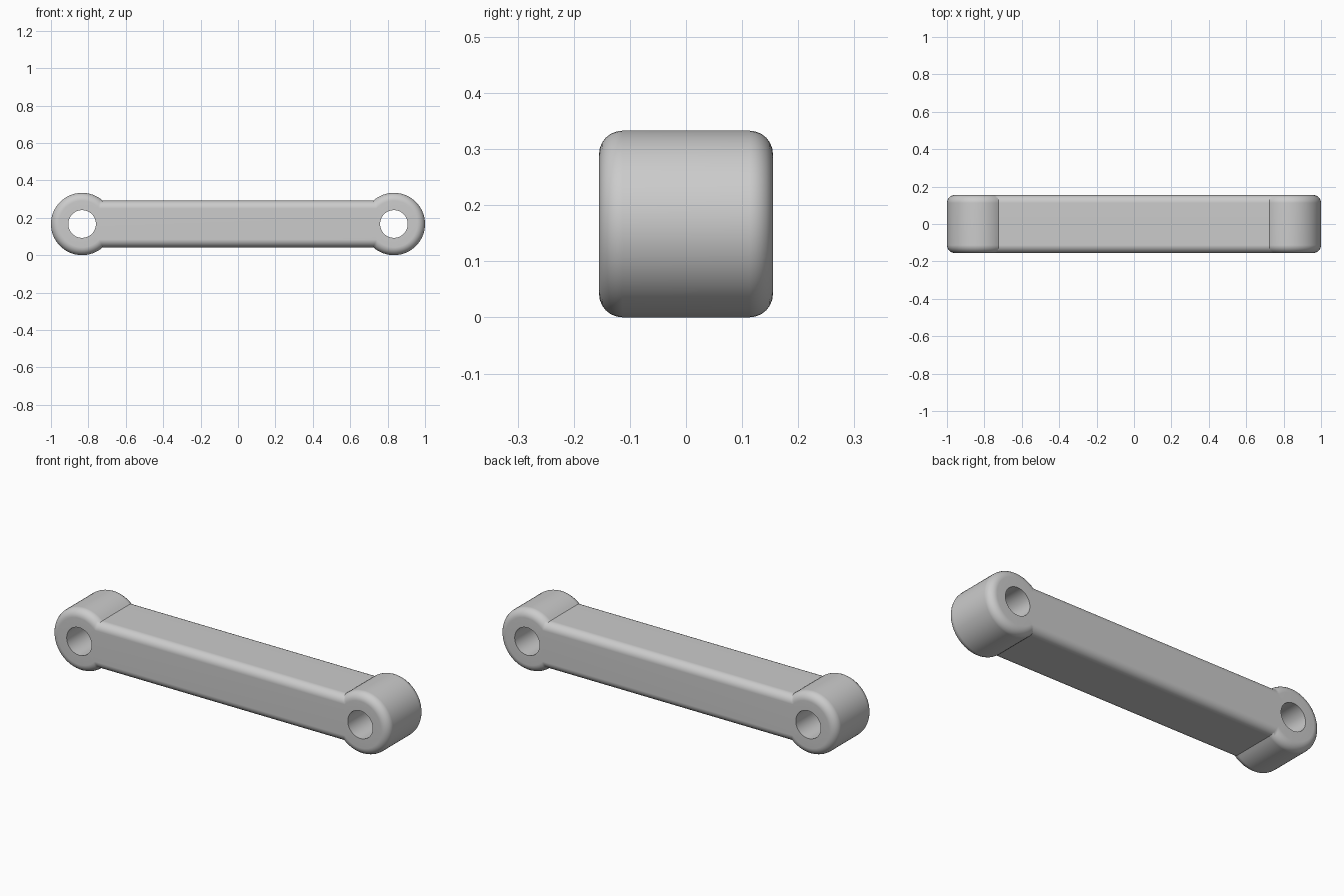
import bpy
import bmesh
from math import asin, cos, sin, pi

cube = bpy.data.objects.get("Cube")
if cube:
    bpy.data.objects.remove(cube, do_unlink=True)

EYE_X, MID_Z = 0.8335, 0.1665       # eye centres
EYE_R, HOLE_R = 0.1665, 0.074
BAR_H, DEPTH = 0.125, 0.155         # half sizes of the bar
FILLET, STEPS, ARC, HOLE_SIDES = 0.042, 6, 48, 48

mat = bpy.data.materials.new("grey_metal")
mat.use_nodes = True
grey = (0.6, 0.6, 0.6, 1.0)
mat.diffuse_color = grey
mat.node_tree.nodes["Principled BSDF"].inputs["Base Color"].default_value = grey

bm = bmesh.new()


def outline(inset, y):
    """Ring around both eyes and the bar, shrunk by inset."""
    r = EYE_R - inset
    start = pi - asin((BAR_H - inset) / r)
    ring = []
    for side in (1, -1):
        for i in range(ARC + 1):
            a = -start + 2 * start * i / ARC
            ring.append(bm.verts.new((side * (EYE_X + r * cos(a)), y,
                                      MID_Z + side * r * sin(a))))
    return ring


def circle(x, y):
    return [bm.verts.new((x + HOLE_R * cos(2 * pi * i / HOLE_SIDES), y,
                          MID_Z + HOLE_R * sin(2 * pi * i / HOLE_SIDES)))
            for i in range(HOLE_SIDES)]


def bridge(a, b):
    for i in range(len(a)):
        j = (i + 1) % len(a)
        bm.faces.new((a[i], a[j], b[j], b[i]))


# Rounded outer shell, front to back
quarter = [(FILLET * (1 - sin(t)), DEPTH - FILLET * (1 - cos(t)))
           for t in (pi / 2 * i / STEPS for i in range(STEPS + 1))]
steps = [(d, -y) for d, y in [(FILLET * (1 - sin(pi / 2 * i / STEPS)),
                               DEPTH - FILLET * (1 - cos(pi / 2 * i / STEPS)))
                              for i in range(STEPS + 1)]]
steps += [(d, -y) for d, y in reversed(steps)]
rings = [outline(d, y) for d, y in steps]
for a, b in zip(rings, rings[1:]):
    bridge(a, b)

# Through holes in the eyes
holes = [(circle(x, -DEPTH), circle(x, DEPTH)) for x in (-EYE_X, EYE_X)]
for front, back in holes:
    bridge(front, back)

# Flat front and back faces around the holes
for k, ring in ((0, rings[0]), (1, rings[-1])):
    edges = []
    for loop in (ring, holes[0][k], holes[1][k]):
        edges += [bm.edges.get((v, loop[(i + 1) % len(loop)]))
                  for i, v in enumerate(loop)]
    bmesh.ops.triangle_fill(bm, use_beauty=True, use_dissolve=False, edges=edges)

bmesh.ops.recalc_face_normals(bm, faces=bm.faces)
mesh = bpy.data.meshes.new("link_arm")
bm.to_mesh(mesh)
bm.free()
mesh.materials.append(mat)
arm = bpy.data.objects.new("link_arm", mesh)
bpy.context.collection.objects.link(arm)

# Smooth fillets, crisp hole rims and joints
bpy.ops.object.select_all(action="DESELECT")
arm.select_set(True)
bpy.context.view_layer.objects.active = arm
bpy.ops.object.shade_smooth_by_angle(angle=pi / 6)
weighted = arm.modifiers.new("flat_face_normals", "WEIGHTED_NORMAL")
weighted.keep_sharp = True
